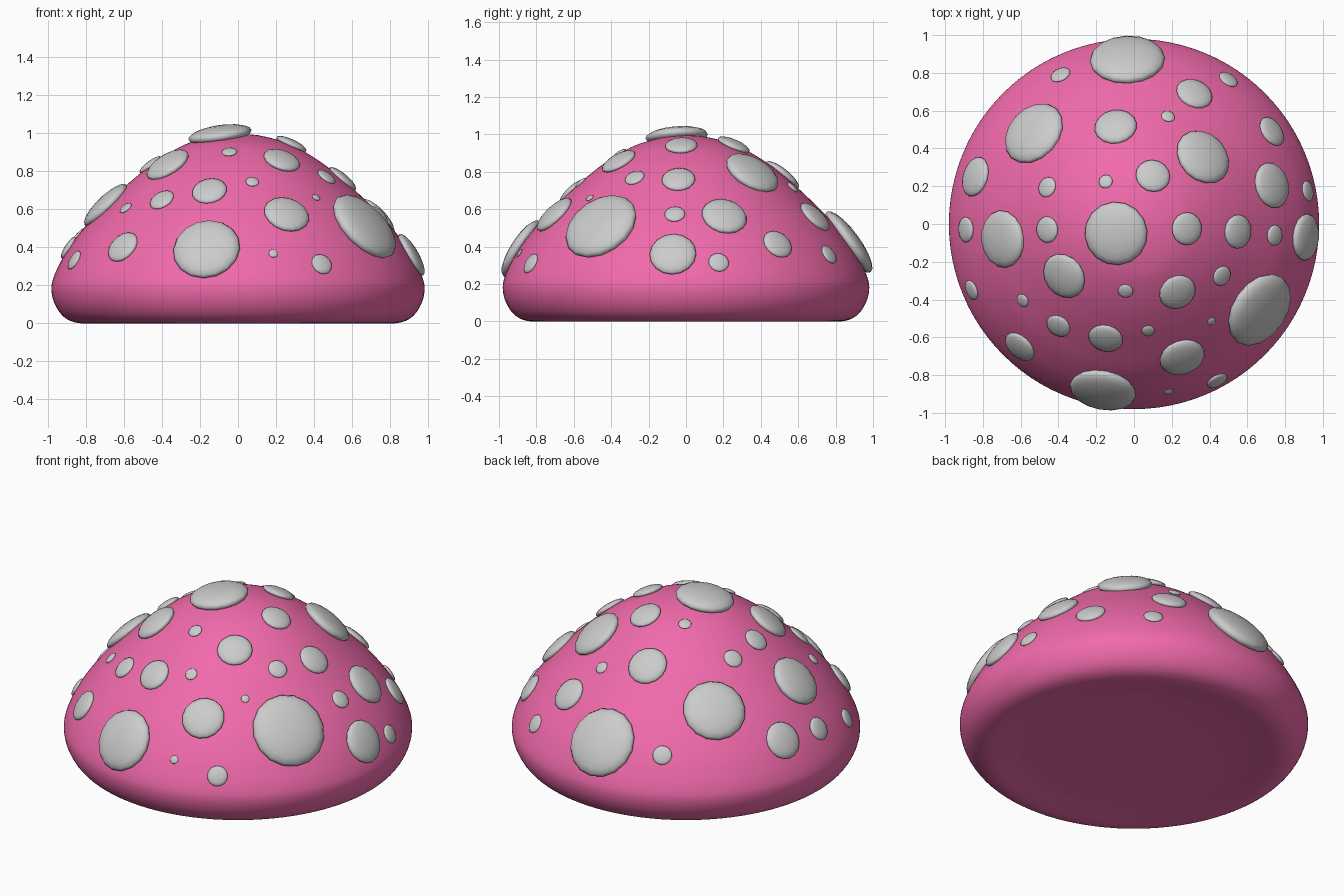
import bpy, bmesh, math
from mathutils import Vector, Matrix

if "Cube" in bpy.data.objects:
    bpy.data.objects.remove(bpy.data.objects["Cube"])

# Dome profile (radius, height): crown to rim, then the faintly dished underside
OUTER = [(0, .995), (.10, .987), (.20, .965), (.30, .928), (.43, .85), (.53, .773), (.62, .693),
         (.75, .567), (.82, .487), (.89, .393), (.94, .305), (.97, .235), (.98, .18), (.968, .115),
         (.935, .055), (.89, .017), (.83, 0)]
UNDER = [(.77, .004), (.70, .014), (.6, .024), (.3, .03), (0, .03)]

# Spots: x, y, radius as seen from the top
SPOTS = [
    (-.035, .87, .20), (-.39, .79, .055), (.50, .765, .055), (.32, .69, .10), (.18, .57, .037),
    (-.53, .48, .178), (-.097, .515, .113), (.73, .49, .085), (.365, .355, .155),
    (-.84, .25, .108), (-.46, .195, .055), (-.15, .225, .037), (.10, .255, .092),
    (.73, .205, .123), (.92, .175, .055), (-.89, -.03, .068), (-.695, -.08, .153),
    (-.46, -.03, .07), (-.095, -.05, .168), (.28, -.025, .087), (.55, -.04, .09),
    (.745, -.06, .055), (.91, -.07, .125), (-.86, -.35, .055), (-.59, -.405, .037),
    (-.37, -.275, .125), (-.045, -.355, .04), (.23, -.36, .10), (.465, -.275, .055),
    (.665, -.455, .21), (.41, -.515, .023), (-.40, -.54, .068), (-.605, -.65, .092),
    (-.15, -.605, .093), (.075, -.565, .035), (.255, -.705, .122), (-.165, -.88, .178),
    (.185, -.89, .024), (.44, -.83, .058)]


def smooth(pts, n=4):
    """Catmull-Rom curve through the points."""
    p = [Vector(a) for a in pts]
    p = [Vector((-p[1].x, p[1].y))] + p + [2 * p[-1] - p[-2]]
    out = []
    for a, b, c, d in zip(p, p[1:], p[2:], p[3:]):
        for k in range(n):
            t = k / n
            out.append(.5 * (2 * b + (c - a) * t + (2 * a - 5 * b + 4 * c - d) * t * t
                             + (3 * b - a - 3 * c + d) * t ** 3))
    return out + [p[-2]]


def finish(bm, name):
    for f in bm.faces:
        f.smooth = True
    me = bpy.data.meshes.new(name)
    bm.to_mesh(me)
    bm.free()
    ob = bpy.data.objects.new(name, me)
    bpy.context.collection.objects.link(ob)
    return ob


# Cap: the profile spun around z
curve = smooth(OUTER + UNDER)
bm = bmesh.new()
vs = [bm.verts.new((p.x, 0, p.y)) for p in curve]
es = [bm.edges.new(e) for e in zip(vs, vs[1:])]
bmesh.ops.spin(bm, geom=vs + es, cent=(0, 0, 0), axis=(0, 0, 1), angle=2 * math.pi,
               steps=96, use_merge=True)
bmesh.ops.remove_doubles(bm, verts=bm.verts, dist=1e-4)
bmesh.ops.recalc_face_normals(bm, faces=bm.faces)
cap = finish(bm, "mushroom_cap")
pink = bpy.data.materials.new("pink")
pink.diffuse_color = (.88, .145, .41, 1)
pink.use_nodes = True
pink.node_tree.nodes["Principled BSDF"].inputs["Base Color"].default_value = pink.diffuse_color
cap.data.materials.append(pink)

# Spots: flattened balls lying on the dome along its normal
dome = smooth(OUTER[:14])
bm = bmesh.new()
for x, y, rad in SPOTS:
    r, ang = math.hypot(x, y), math.atan2(y, x)
    for a, b in zip(dome, dome[1:]):
        if a.x <= r <= b.x:
            z = a.y + (b.y - a.y) * (r - a.x) / (b.x - a.x)
            tilt = math.atan2(a.y - b.y, b.x - a.x)
            break
    m = (Matrix.Translation((x, y, z + .004)) @ Matrix.Rotation(ang, 4, 'Z')
         @ Matrix.Rotation(tilt, 4, 'Y') @ Matrix.Diagonal((rad, rad, .29 * rad, 1)))
    bmesh.ops.create_uvsphere(bm, u_segments=16, v_segments=10, radius=1, matrix=m)
finish(bm, "cap_spots")
